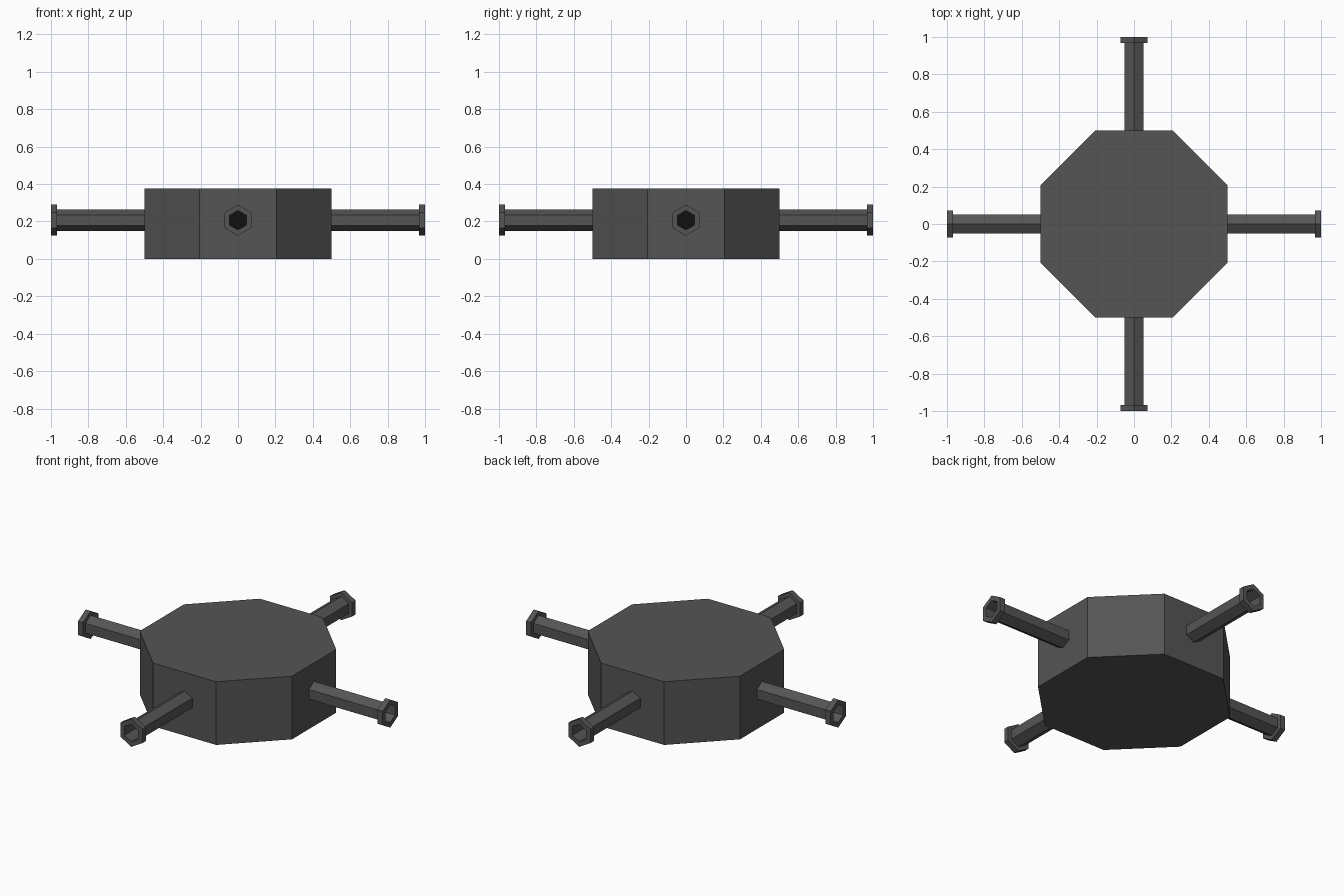
import bpy, bmesh
from math import cos, sin, pi, radians
from mathutils import Matrix

if "Cube" in bpy.data.objects:
    bpy.data.objects.remove(bpy.data.objects["Cube"])


def material(name, v):
    m = bpy.data.materials.new(name)
    m.diffuse_color = (v, v, v, 1)
    m.use_nodes = True
    m.node_tree.nodes["Principled BSDF"].inputs["Base Color"].default_value = m.diffuse_color
    return m


DARK = material("dark_grey", 0.09)
BLACK = material("black", 0.005)


def make_object(name, bm, mats):
    bmesh.ops.recalc_face_normals(bm, faces=bm.faces)
    mesh = bpy.data.meshes.new(name)
    bm.to_mesh(mesh)
    bm.free()
    for m in mats:
        mesh.materials.append(m)
    ob = bpy.data.objects.new(name, mesh)
    bpy.context.collection.objects.link(ob)
    return ob


# Octagonal body, flat sides facing the four arms
R = 0.5 / cos(pi / 8)
bm = bmesh.new()
bmesh.ops.create_cone(bm, cap_ends=True, segments=8, radius1=R, radius2=R, depth=0.375)
a = pi / 8 if abs(max(v.co.x for v in bm.verts) - R) < 1e-4 else 0
bmesh.ops.transform(bm, verts=bm.verts,
                    matrix=Matrix.Translation((0, 0, 0.1875)) @ Matrix.Rotation(a, 4, 'Z'))
make_object("body", bm, [DARK])

# Hexagonal barrel profile (distance out, radius): tube, muzzle flange, hollow bore
PROFILE = [(0.45, 0.0577), (0.967, 0.0577), (0.967, 0.083),
           (1.0, 0.083), (1.0, 0.052), (0.505, 0.052)]


def barrel(name, angle):
    bm = bmesh.new()
    rings = [[bm.verts.new((x, r * sin(i * pi / 3), r * cos(i * pi / 3))) for i in range(6)]
             for x, r in PROFILE]
    for p, q in zip(rings, rings[1:]):
        for i in range(6):
            j = (i + 1) % 6
            bm.faces.new((p[i], p[j], q[j], q[i]))
    bm.faces.new(rings[0])
    bm.faces.new(rings[-1]).material_index = 1  # bottom of the bore
    bmesh.ops.transform(bm, verts=bm.verts,
                        matrix=Matrix.Translation((0, 0, 0.207)) @ Matrix.Rotation(angle, 4, 'Z'))
    make_object(name, bm, [DARK, BLACK])


for k, side in enumerate(("right", "back", "left", "front")):
    barrel(side + "_barrel", radians(90 * k))
